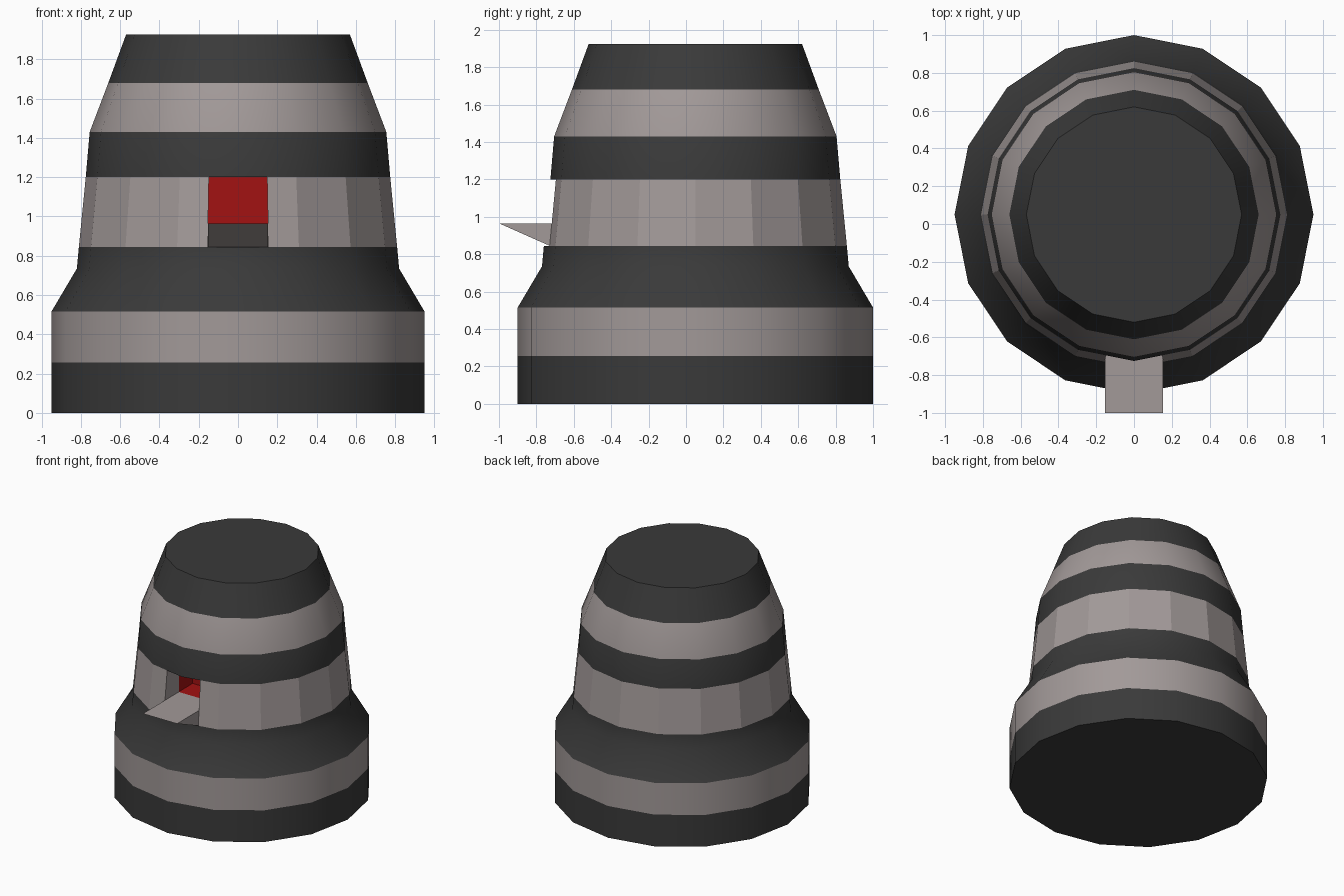
import bpy, bmesh, math

if "Cube" in bpy.data.objects:
    bpy.data.objects.remove(bpy.data.objects["Cube"])

def material(name, rgb):
    m = bpy.data.materials.new(name)
    m.diffuse_color = (*rgb, 1)
    m.use_nodes = True
    m.node_tree.nodes["Principled BSDF"].inputs["Base Color"].default_value = m.diffuse_color
    return m

dark = material("charcoal", (0.042, 0.042, 0.042))
light = material("warm grey", (0.36, 0.32, 0.315))
red = material("deep red", (0.36, 0.006, 0.006))

SIDES, CY = 16, 0.05
COS = math.cos(math.pi / SIDES)

def ring_point(r, z, k):
    """Point k of a 16-sided ring, in half-facet steps, k = 0 at the front."""
    a = math.pi * k / SIDES
    if k % 2:
        r *= COS
    return (r * math.sin(a), CY - r * math.cos(a), z)

def add_object(name, bm, mats):
    me = bpy.data.meshes.new(name)
    bm.to_mesh(me)
    bm.free()
    for m in mats:
        me.materials.append(m)
    ob = bpy.data.objects.new(name, me)
    bpy.context.collection.objects.link(ob)
    return ob

def poly_object(name, polys, mats):
    bm = bmesh.new()
    for p in polys:
        bm.faces.new([bm.verts.new(c) for c in p])
    bmesh.ops.remove_doubles(bm, verts=bm.verts, dist=1e-5)
    return add_object(name, bm, mats)

# Striped tower body: radius, height, and colour of the band above (0 dark, 1 light)
profile = [(0.95, 0.0, 0), (0.95, 0.257, 1), (0.95, 0.515, 0), (0.82, 0.735, 0),
           (0.81, 0.845, 1), (0.775, 1.2, 0), (0.755, 1.43, 1), (0.66, 1.68, 0),
           (0.57, 1.925, 0)]
WINDOW = 4
bm = bmesh.new()
n = SIDES * 2
rings = [[bm.verts.new(ring_point(r, z, k)) for k in range(n)] for r, z, _ in profile]
for i in range(len(rings) - 1):
    for k in range(n):
        if i == WINDOW and k in (0, n - 1):
            continue                      # window opening at the front
        j = (k + 1) % n
        f = bm.faces.new((rings[i][k], rings[i][j], rings[i + 1][j], rings[i + 1][k]))
        f.material_index = profile[i][2]
        f.smooth = i != WINDOW
bm.faces.new(rings[0][::-1])
bm.faces.new(rings[-1])
body = add_object("tower_body", bm, [dark, light])
bpy.context.view_layer.objects.active = body
body.select_set(True)
# Sharp edges around caps, profile breaks and the flat window band
for e in body.data.edges:
    a, b = (body.data.vertices[v].co for v in e.vertices)
    if abs(a.z - b.z) < 1e-4 and min(abs(a.z - s) for s in (0, 0.515, 0.845, 1.2, 1.925)) < 1e-3:
        e.use_edge_sharp = True

# Window lining: side walls and ceiling behind the opening
LIN, BACK, SILL = -0.54, -0.36, 0.965
r0, z0, _ = profile[WINDOW]
r1, z1, _ = profile[WINDOW + 1]
bl, br = ring_point(r0, z0, -1), ring_point(r0, z0, 1)
tl, tm, tr = (ring_point(r1, z1, k) for k in (-1, 0, 1))
W = br[0]

def at_y(p, y):
    return (p[0], y, p[2])

poly_object("window_lining", [
    (bl, at_y(bl, LIN), at_y(tl, LIN), tl),
    (br, tr, at_y(tr, LIN), at_y(br, LIN)),
    (tl, at_y(tl, LIN), at_y(tr, LIN), tr, tm)], [light])

# Red chamber: open-fronted box
w = W
def quad(*pts):
    return [(x, y, z) for x, y, z in pts]
poly_object("red_chamber", [
    quad((-w, BACK, SILL), (w, BACK, SILL), (w, BACK, z1), (-w, BACK, z1)),
    quad((-w, LIN, SILL), (w, LIN, SILL), (w, BACK, SILL), (-w, BACK, SILL)),
    quad((-w, LIN, z1), (-w, BACK, z1), (w, BACK, z1), (w, LIN, z1)),
    quad((-w, LIN, SILL), (-w, BACK, SILL), (-w, BACK, z1), (-w, LIN, z1)),
    quad((w, LIN, SILL), (w, LIN, z1), (w, BACK, z1), (w, BACK, SILL))], [red])

# Projecting wedge ledge with a level top
section = [(-1.0, SILL), (bl[1], z0), (LIN, z0), (LIN, SILL)]
bm = bmesh.new()
left = [bm.verts.new((-0.153, y, z)) for y, z in section]
right = [bm.verts.new((0.153, y, z)) for y, z in section]
bm.faces.new(left)
bm.faces.new(right[::-1])
for i in range(4):
    j = (i + 1) % 4
    bm.faces.new((left[i], right[i], right[j], left[j]))
bmesh.ops.recalc_face_normals(bm, faces=bm.faces)
add_object("ledge", bm, [light])
